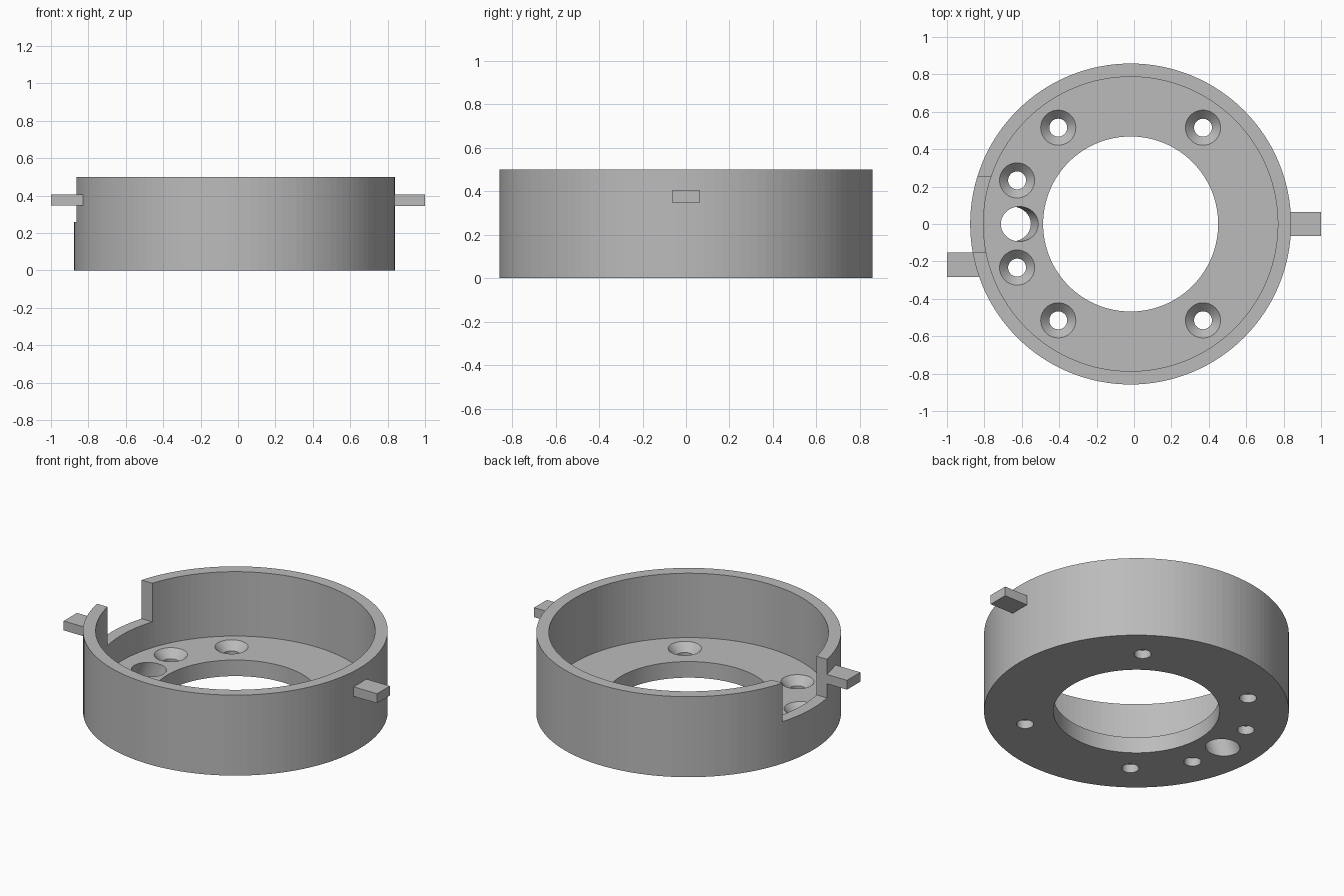
import bpy, bmesh, math
from mathutils import Matrix

cube = bpy.data.objects.get("Cube")
if cube:
    bpy.data.objects.remove(cube, do_unlink=True)

grey = bpy.data.materials.new("plain grey")
grey.use_nodes = True
colour = (0.5, 0.5, 0.5, 1)
grey.diffuse_color = colour
grey.node_tree.nodes["Principled BSDF"].inputs["Base Color"].default_value = colour

CX = -0.018      # centre of the ring
FLOOR = 0.1      # floor thickness
HEIGHT = 0.5


def finish(name, bm):
    bmesh.ops.recalc_face_normals(bm, faces=bm.faces)
    mesh = bpy.data.meshes.new(name)
    bm.to_mesh(mesh)
    bm.free()
    mesh.materials.append(grey)
    obj = bpy.data.objects.new(name, mesh)
    bpy.context.collection.objects.link(obj)
    return obj


def lathe(name, profile, x, y, segments):
    """Spin a closed (radius, z) profile about a vertical axis."""
    bm = bmesh.new()
    rings = []
    for i in range(segments):
        a = 2 * math.pi * i / segments
        rings.append([bm.verts.new((x + r * math.cos(a), y + r * math.sin(a), z))
                      for r, z in profile])
    n = len(profile)
    for i in range(segments):
        p, q = rings[i], rings[(i + 1) % segments]
        for j in range(n):
            k = (j + 1) % n
            if profile[j][0] or profile[k][0]:
                bm.faces.new((p[j], q[j], q[k], p[k]))
    bmesh.ops.remove_doubles(bm, verts=bm.verts, dist=1e-6)
    return finish(name, bm)


def box(name, lo, hi):
    bm = bmesh.new()
    bmesh.ops.create_cube(bm, size=1)
    for v in bm.verts:
        v.co = [l + (c + 0.5) * (h - l) for l, h, c in zip(lo, hi, v.co)]
    return finish(name, bm)


def cut(target, cutter):
    cutter.hide_render = True
    mod = target.modifiers.new(cutter.name, 'BOOLEAN')
    mod.operation = 'DIFFERENCE'
    mod.solver = 'EXACT'
    mod.object = cutter
    bpy.context.view_layer.objects.active = target
    bpy.ops.object.modifier_apply(modifier=mod.name)
    bpy.data.objects.remove(cutter, do_unlink=True)


# Round housing: floor with a central opening and a tall outer wall
housing = lathe("ring_housing", [(0.468, 0), (0.858, 0), (0.858, HEIGHT),
                                 (0.787, HEIGHT), (0.787, FLOOR), (0.468, FLOOR)],
                CX, 0, 128)

# Notch through the wall
cut(housing, box("notch_cutter", (-1, -0.152, 0.26), (-0.6, 0.25, 0.6)))

# Countersunk screw holes
screw = [(0, -0.05), (0.048, -0.05), (0.048, 0.052), (0.094, FLOOR),
         (0.094, 0.15), (0, 0.15)]
spots = [(dx, dy * s) for dx, dy in ((-0.387, 0.515), (0.387, 0.515), (-0.607, 0.233))
         for s in (1, -1)]
for dx, dy in spots:
    cut(housing, lathe("screw_cutter", screw, CX + dx, dy, 40))

# Slanted cable hole, leaning outwards as it goes down
bm = bmesh.new()
bmesh.ops.create_cone(bm, cap_ends=True, segments=48, radius1=0.093, radius2=0.093,
                      depth=0.5,
                      matrix=Matrix.Translation((-0.632, 0, FLOOR / 2))
                      @ Matrix.Rotation(math.radians(22), 4, 'Y'))
cut(housing, finish("cable_cutter", bm))

# Locating tabs on the outside
box("right_tab", (-1, -0.283, 0.348), (-0.8, -0.152, 0.406))
box("left_tab", (0.8, -0.063, 0.346), (1, 0.063, 0.405))
